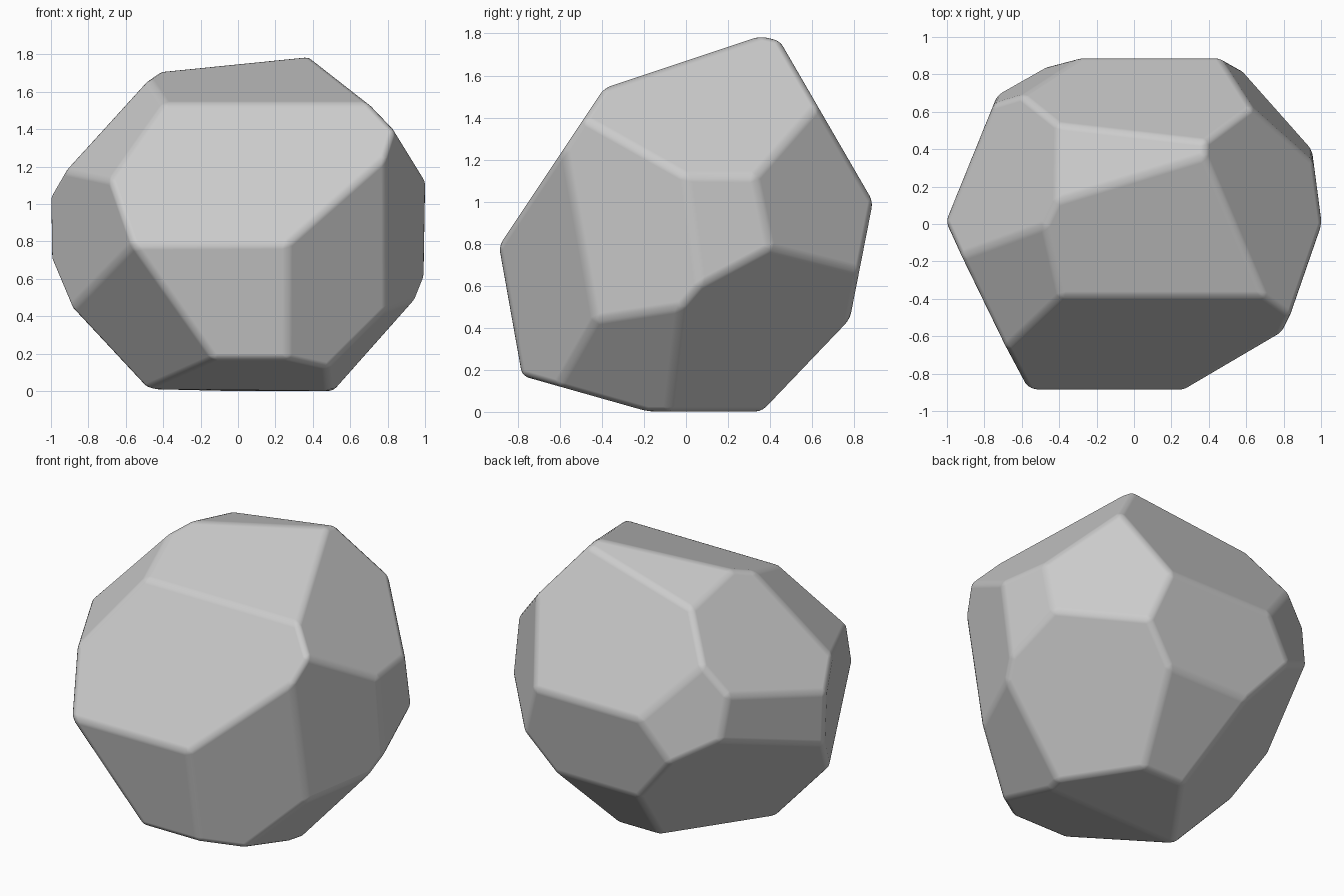
import bpy
import bmesh
from math import radians, sin, cos
from mathutils import Vector

if "Cube" in bpy.data.objects:
    bpy.data.objects.remove(bpy.data.objects["Cube"], do_unlink=True)

CENTRE = Vector((0, 0, 0.9))

# Each facet: heading in degrees from +x, tilt above the horizon, distance from the centre
FACETS = [
    # top and upper faces
    (-90, 71.6, .73), (126.4, 73.9, .873), (-90, 33.7, .679), (7.9, 40.5, .901),
    (-149, 43.5, .829), (168.3, 39.5, .848), (90, 30.1, .82),
    # faces around the middle
    (-90, -10.1, .896), (-53.3, -8.2, .88), (-21, -3.6, .923), (7.5, 0, .995),
    (42.9, 7, .948), (90, -11.1, .854), (115.3, 8, .931), (157.9, 0, .936),
    (-154.2, -1.7, .896),
    # lower faces and base
    (32.9, -39, .868), (-14.9, -39.6, .973), (-90, -74.2, .915),
    (-138.5, -32.9, .911), (144.8, -38.9, .772), (90, -43.7, .882), (0, -90, .9),
]


def direction(heading, tilt):
    h, t = radians(heading), radians(tilt)
    return Vector((cos(h) * cos(t), sin(h) * cos(t), sin(t)))


def chip(bm, normal, distance):
    """Slice off everything beyond a plane and close the hole."""
    cut = bmesh.ops.bisect_plane(
        bm, geom=bm.verts[:] + bm.edges[:] + bm.faces[:], dist=1e-5,
        plane_co=CENTRE + normal * distance, plane_no=normal, clear_outer=True)
    rim = [e for e in cut["geom_cut"]
           if isinstance(e, bmesh.types.BMEdge) and e.is_boundary]
    if rim:
        bmesh.ops.edgeloop_fill(bm, edges=rim)


# Stone carved from a block by flat cuts
bm = bmesh.new()
bmesh.ops.create_cube(bm, size=4)
bmesh.ops.translate(bm, verts=bm.verts, vec=CENTRE)
for heading, tilt, distance in FACETS:
    chip(bm, direction(heading, tilt), distance)

# Tidy tiny edges so the bevel stays even
bmesh.ops.remove_doubles(bm, verts=bm.verts, dist=0.06)
bmesh.ops.recalc_face_normals(bm, faces=bm.faces)

mesh = bpy.data.meshes.new("stone")
bm.to_mesh(mesh)
bm.free()
mesh.shade_smooth()
stone = bpy.data.objects.new("stone", mesh)
bpy.context.collection.objects.link(stone)

# Worn, rounded edges
bevel = stone.modifiers.new("worn_edges", "BEVEL")
bevel.width = 0.03
bevel.segments = 3
bevel.limit_method = "NONE"
bevel.harden_normals = True

# Plain grey stone
grey = bpy.data.materials.new("stone_grey")
grey.use_nodes = True
colour = (0.6, 0.6, 0.6, 1)
grey.diffuse_color = colour
shader = grey.node_tree.nodes["Principled BSDF"]
shader.inputs["Base Color"].default_value = colour
shader.inputs["Roughness"].default_value = 0.9
mesh.materials.append(grey)
